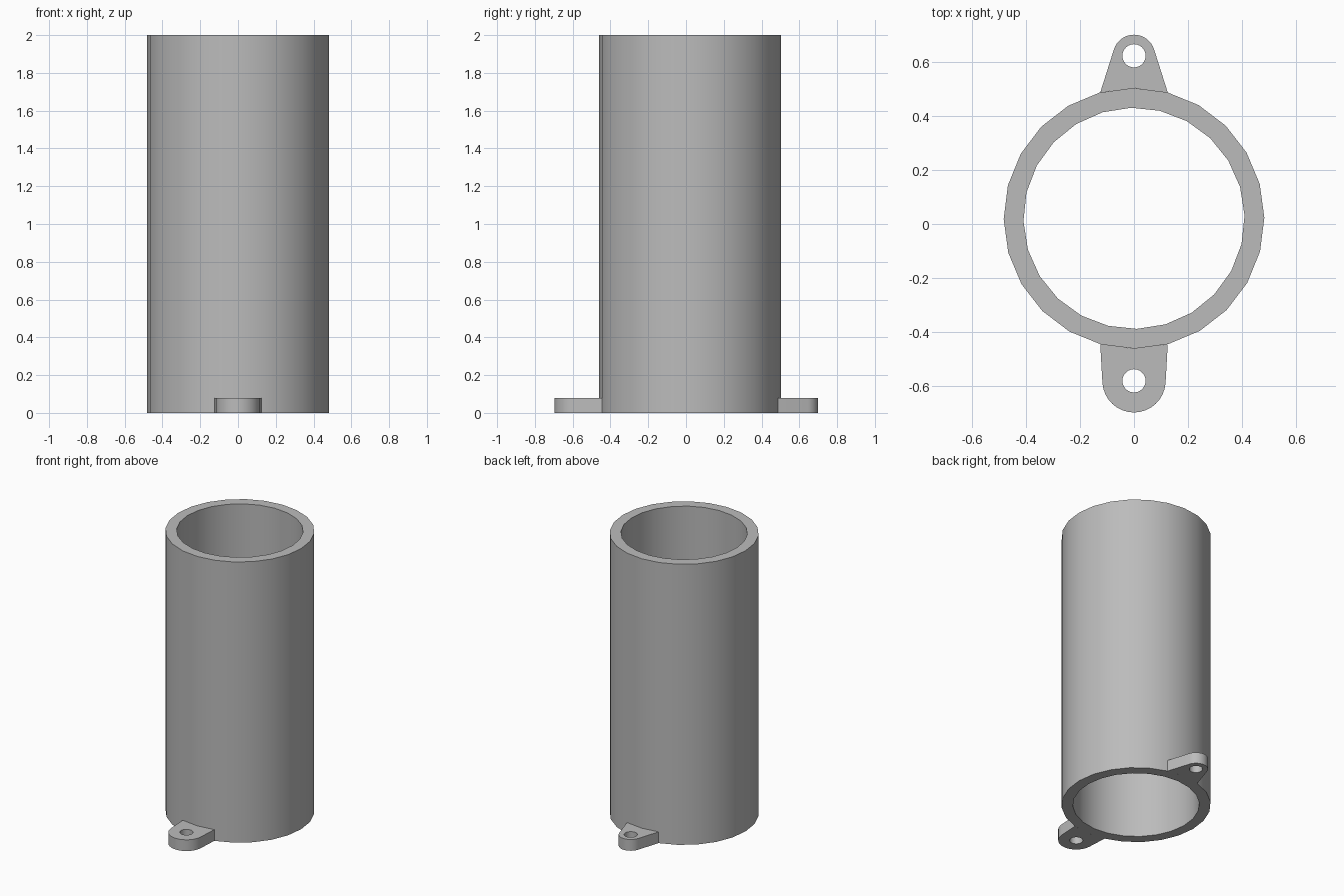
import bpy, bmesh
from math import cos, sin, pi, radians
from mathutils import Vector

cube = bpy.data.objects.get("Cube")
if cube:
    bpy.data.objects.remove(cube, do_unlink=True)

grey = bpy.data.materials.new("grey_plastic")
grey.use_nodes = True
colour = (0.5, 0.5, 0.5, 1)
grey.diffuse_color = colour
grey.node_tree.nodes["Principled BSDF"].inputs["Base Color"].default_value = colour

TUBE_Y, OUTER, INNER, HEIGHT, SIDES = 0.021, 0.482, 0.409, 2.0, 24
LUG_HEIGHT = 0.08


def arc(cx, cy, r, start, end, steps):
    """Points along an arc, angles in degrees, both ends included."""
    angles = [radians(start + (end - start) * i / steps) for i in range(steps + 1)]
    return [(cx + r * cos(a), cy + r * sin(a)) for a in angles]


def circle(cx, cy, r, sides, start=0):
    return arc(cx, cy, r, start, start + 360, sides)[:-1]


def plate(name, loops, height):
    """Extrude a flat outline, with holes, up from the ground."""
    bm = bmesh.new()
    edges = []
    for loop in loops:
        verts = [bm.verts.new((x, y, 0)) for x, y in loop]
        edges += [bm.edges.new((verts[i - 1], verts[i])) for i in range(len(verts))]
    bmesh.ops.triangle_fill(bm, edges=edges, use_beauty=True, normal=Vector((0, 0, 1)))
    raised = bmesh.ops.extrude_face_region(bm, geom=bm.faces[:], use_keep_orig=True)
    bmesh.ops.translate(bm, vec=(0, 0, height),
                        verts=[g for g in raised["geom"] if isinstance(g, bmesh.types.BMVert)])
    bmesh.ops.recalc_face_normals(bm, faces=bm.faces[:])
    bmesh.ops.dissolve_limit(bm, angle_limit=radians(1), verts=bm.verts[:], edges=bm.edges[:])
    mesh = bpy.data.meshes.new(name)
    bm.to_mesh(mesh)
    bm.free()
    mesh.materials.append(grey)
    obj = bpy.data.objects.new(name, mesh)
    bpy.context.collection.objects.link(obj)
    bpy.ops.object.select_all(action="DESELECT")
    obj.select_set(True)
    bpy.context.view_layer.objects.active = obj
    bpy.ops.object.shade_smooth_by_angle(angle=radians(30))
    return obj


def lug(name, y, radius, facing, tilt):
    """Mounting ear: rounded tip, pin hole, root following two tube facets."""
    tip = arc(0, y, radius, facing - 90 + tilt, facing + 90 - tilt, 16)
    root = arc(0, TUBE_Y, OUTER, facing + 15, facing - 15, 2)
    plate(name, [tip + root, circle(0, y, 0.043, 24)], LUG_HEIGHT)


# Open tube
plate("tube", [circle(0, TUBE_Y, OUTER, SIDES, 0.3),
               circle(0, TUBE_Y, INNER, SIDES, 1.5)], HEIGHT)

# Narrow back ear and wide front ear
lug("back_lug", 0.622, 0.078, 90, 17)
lug("front_lug", -0.58, 0.117, -90, 4)
